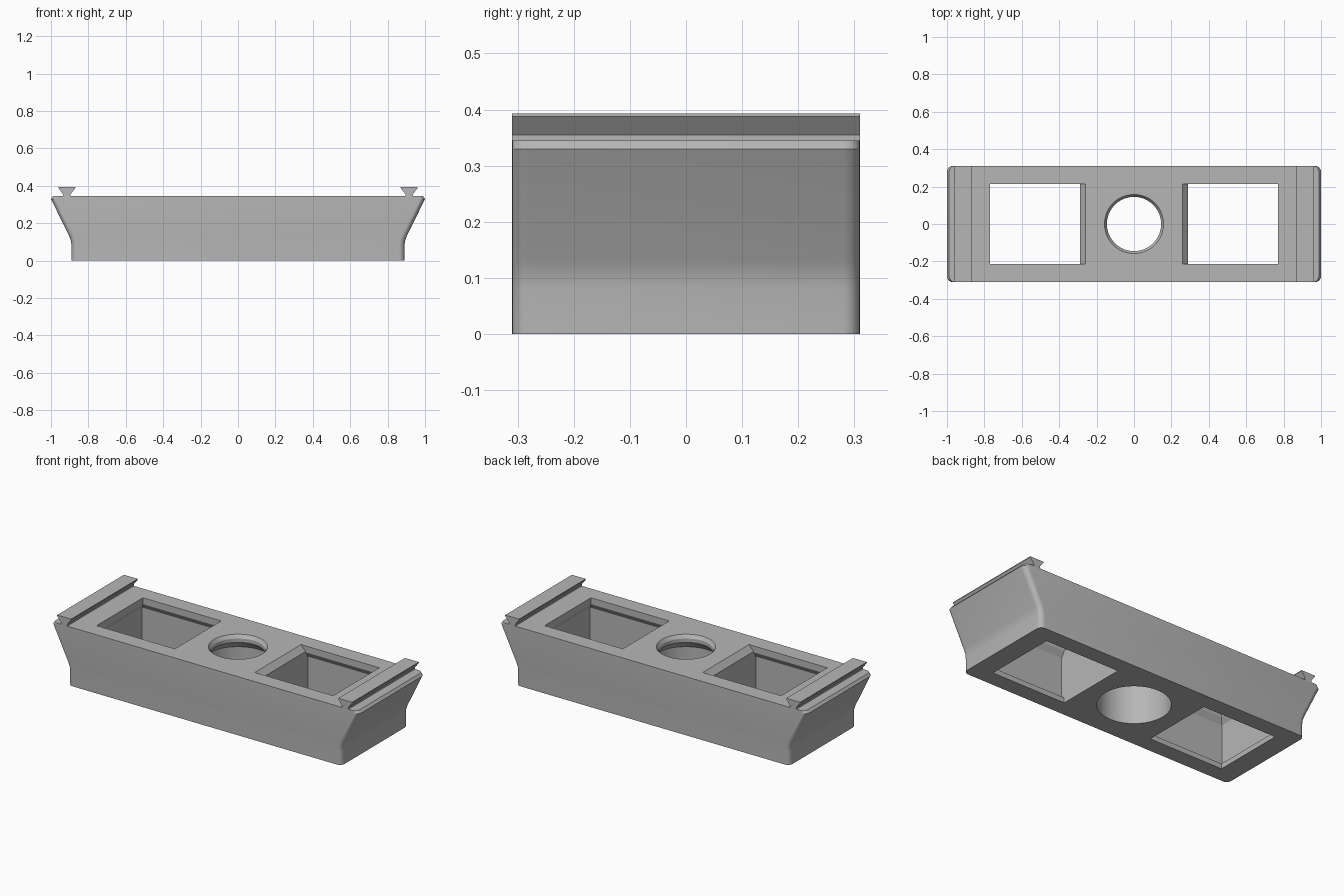
import bpy
import bmesh
from math import pi, cos, sin, radians

cube = bpy.data.objects.get("Cube")
if cube:
    bpy.data.objects.remove(cube, do_unlink=True)

GREY = (0.47, 0.47, 0.47, 1.0)
mat = bpy.data.materials.new("mid grey")
mat.use_nodes = True
mat.diffuse_color = GREY
for node in mat.node_tree.nodes:
    if node.type == 'BSDF_PRINCIPLED':
        node.inputs["Base Color"].default_value = GREY

HALF_DEPTH = 0.31
TOP = 0.345


def loft(name, rings):
    """Skin a closed solid through rings of equal point count."""
    bm = bmesh.new()
    loops = [[bm.verts.new(p) for p in ring] for ring in rings]
    n = len(loops[0])
    for a, b in zip(loops, loops[1:]):
        for i in range(n):
            j = (i + 1) % n
            bm.faces.new((a[i], a[j], b[j], b[i]))
    bm.faces.new(loops[0][::-1])
    bm.faces.new(loops[-1])
    bmesh.ops.recalc_face_normals(bm, faces=bm.faces)
    mesh = bpy.data.meshes.new(name)
    bm.to_mesh(mesh)
    bm.free()
    mesh.materials.append(mat)
    obj = bpy.data.objects.new(name, mesh)
    bpy.context.collection.objects.link(obj)
    return obj


def rounded_rect(hx, hy, r, z, steps=6):
    pts = []
    for k, (sx, sy) in enumerate(((1, 1), (-1, 1), (-1, -1), (1, -1))):
        for i in range(steps + 1):
            a = (k + i / steps) * pi / 2
            pts.append((sx * (hx - r) + r * cos(a), sy * (hy - r) + r * sin(a), z))
    return pts


def rect(x0, x1, hy, z):
    return [(x0, -hy, z), (x1, -hy, z), (x1, hy, z), (x0, hy, z)]


def circle(r, z, n=64):
    return [(r * cos(2 * pi * i / n), r * sin(2 * pi * i / n), z) for i in range(n)]


# Body: straight foot, softly bent flare, chamfered top edge
profile = [(0.89, 0), (0.89, 0.08), (0.893, 0.105), (0.902, 0.13),
           (1.0, 0.33), (0.988, TOP)]
body = loft("body", [rounded_rect(x, HALF_DEPTH, 0.03, z) for x, z in profile])

# Pockets: thin lips above and below, wider in between, chamfered centre block
pocket = [(-0.05, 0.29, 0.77, 0.215), (0.03, 0.29, 0.77, 0.215),
          (0.045, 0.29, 0.79, 0.235), (0.275, 0.29, 0.79, 0.235),
          (0.307, 0.29, 0.77, 0.215), (0.312, 0.29, 0.77, 0.215),
          (TOP, 0.26, 0.77, 0.215), (0.378, 0.23, 0.77, 0.215)]
cutters = [loft("pocket_cutter", [rect(s * a, s * b, hy, z) for z, a, b, hy in pocket])
           for s in (1, -1)]

# Centre hole: wide bore below a narrow countersunk lip
bore = [(0.193, -0.05), (0.193, 0.255), (0.145, 0.303), (0.145, 0.325),
        (0.158, TOP), (0.171, 0.365)]
cutters.append(loft("hole_cutter", [circle(r, z) for r, z in bore]))

for cutter in cutters:
    cutter.hide_render = True
    mod = body.modifiers.new("cut", 'BOOLEAN')
    mod.operation = 'DIFFERENCE'
    mod.solver = 'EXACT'
    mod.object = cutter

# Bake the cuts and drop the cutters
bpy.context.view_layer.update()
deps = bpy.context.evaluated_depsgraph_get()
cut_mesh = bpy.data.meshes.new_from_object(body.evaluated_get(deps))
body.modifiers.clear()
body.data = cut_mesh
for cutter in cutters:
    bpy.data.objects.remove(cutter, do_unlink=True)

# Dovetail rails along both ends
half = [(0.02, 0.34), (0.02, 0.355), (0.045, 0.388), (0.045, 0.393)]
outline = half + [(-w, z) for w, z in reversed(half)]
for side, s in (("left", 1), ("right", -1)):
    loft(side + "_rail", [[(s * 0.915 + w, y, z) for w, z in outline]
                          for y in (-HALF_DEPTH, HALF_DEPTH)])

# Smooth the bends, keep hard edges
bpy.ops.object.select_all(action='DESELECT')
body.select_set(True)
bpy.context.view_layer.objects.active = body
bpy.ops.object.shade_smooth_by_angle(angle=radians(25))
